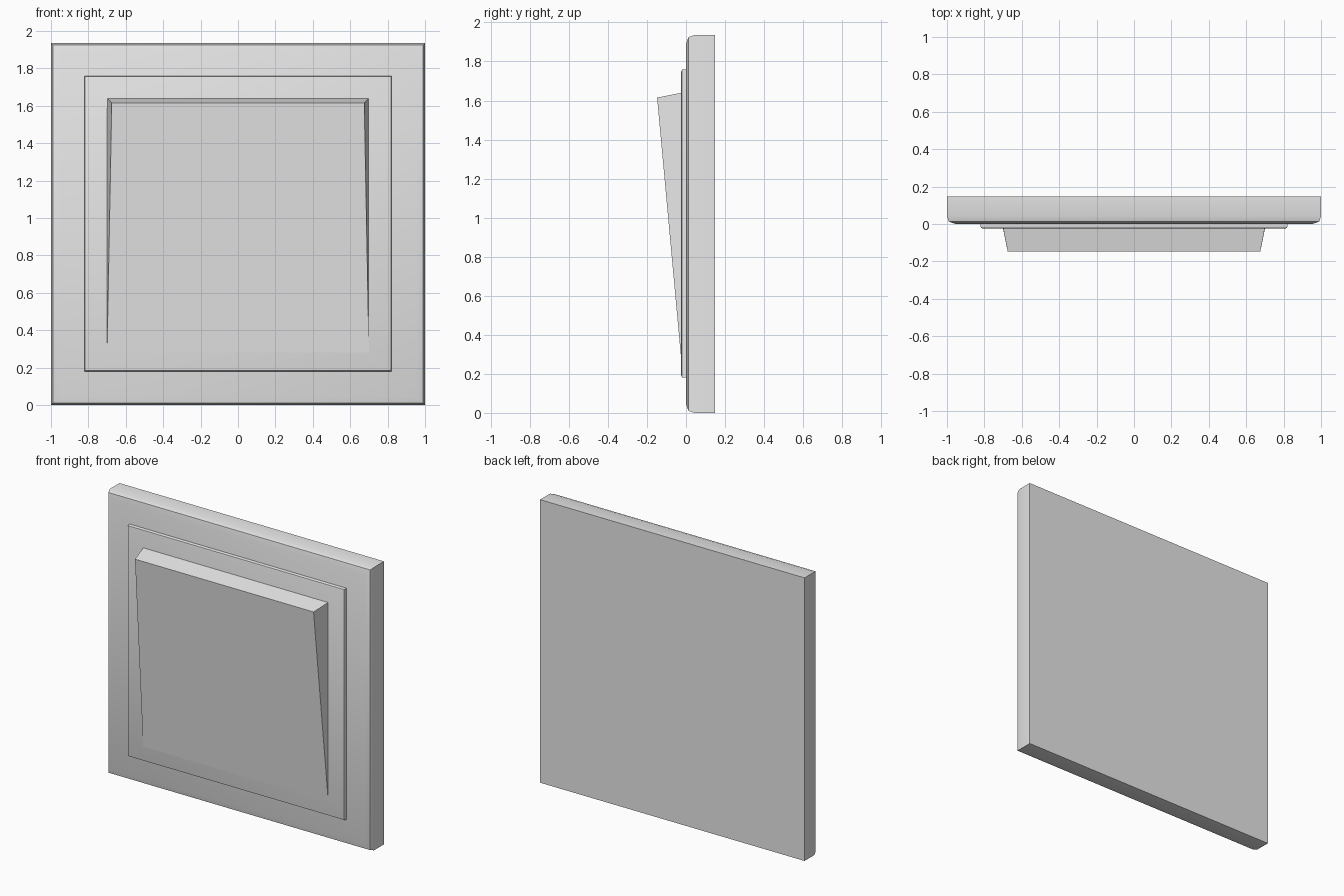
import bpy, bmesh, math

if "Cube" in bpy.data.objects:
    bpy.data.objects.remove(bpy.data.objects["Cube"])

white = bpy.data.materials.new("white_plastic")
white.diffuse_color = (0.8, 0.8, 0.8, 1)
white.use_nodes = True
white.node_tree.nodes["Principled BSDF"].inputs["Base Color"].default_value = white.diffuse_color


def finish(name, bm):
    bmesh.ops.recalc_face_normals(bm, faces=bm.faces)
    mesh = bpy.data.meshes.new(name)
    bm.to_mesh(mesh)
    bm.free()
    mesh.materials.append(white)
    obj = bpy.data.objects.new(name, mesh)
    bpy.context.collection.objects.link(obj)
    bpy.ops.object.select_all(action='DESELECT')
    obj.select_set(True)
    bpy.context.view_layer.objects.active = obj
    bpy.ops.object.shade_smooth_by_angle(angle=math.radians(30))
    return obj


def loft(name, rings):
    """Closed solid through rectangular rings of four points each."""
    bm = bmesh.new()
    loops = [[bm.verts.new(p) for p in ring] for ring in rings]
    for a, b in zip(loops, loops[1:]):
        for i in range(4):
            j = (i + 1) % 4
            bm.faces.new((a[i], a[j], b[j], b[i]))
    bm.faces.new(loops[0])
    bm.faces.new(loops[-1])
    return finish(name, bm)


def rect(half_w, z0, z1, y, inset=0.0):
    w, lo, hi = half_w - inset, z0 + inset, z1 - inset
    return [(-w, y, lo), (w, y, lo), (w, y, hi), (-w, y, hi)]


# Wall plate with softened front edge: (y, inset) profile
loft("wall_plate", [rect(1.0, 0.0, 1.935, y, d) for y, d in
                    ((0.148, 0), (0.042, 0), (0.013, 0.01), (0.0, 0.046))])

# Thin raised frame around the rocker
loft("rocker_frame", [rect(0.82, 0.18, 1.76, y, d) for y, d in
                      ((0.004, 0), (-0.014, 0), (-0.021, 0.003), (-0.025, 0.014))])

# Tilted rocker: tapers from the thick top edge to nothing at the bottom
loft("rocker", [
    rect(0.70, 0.28, 1.64, -0.02),
    [(-0.70, -0.025, 0.28), (0.70, -0.025, 0.28),
     (0.675, -0.148, 1.615), (-0.675, -0.148, 1.615)],
])
